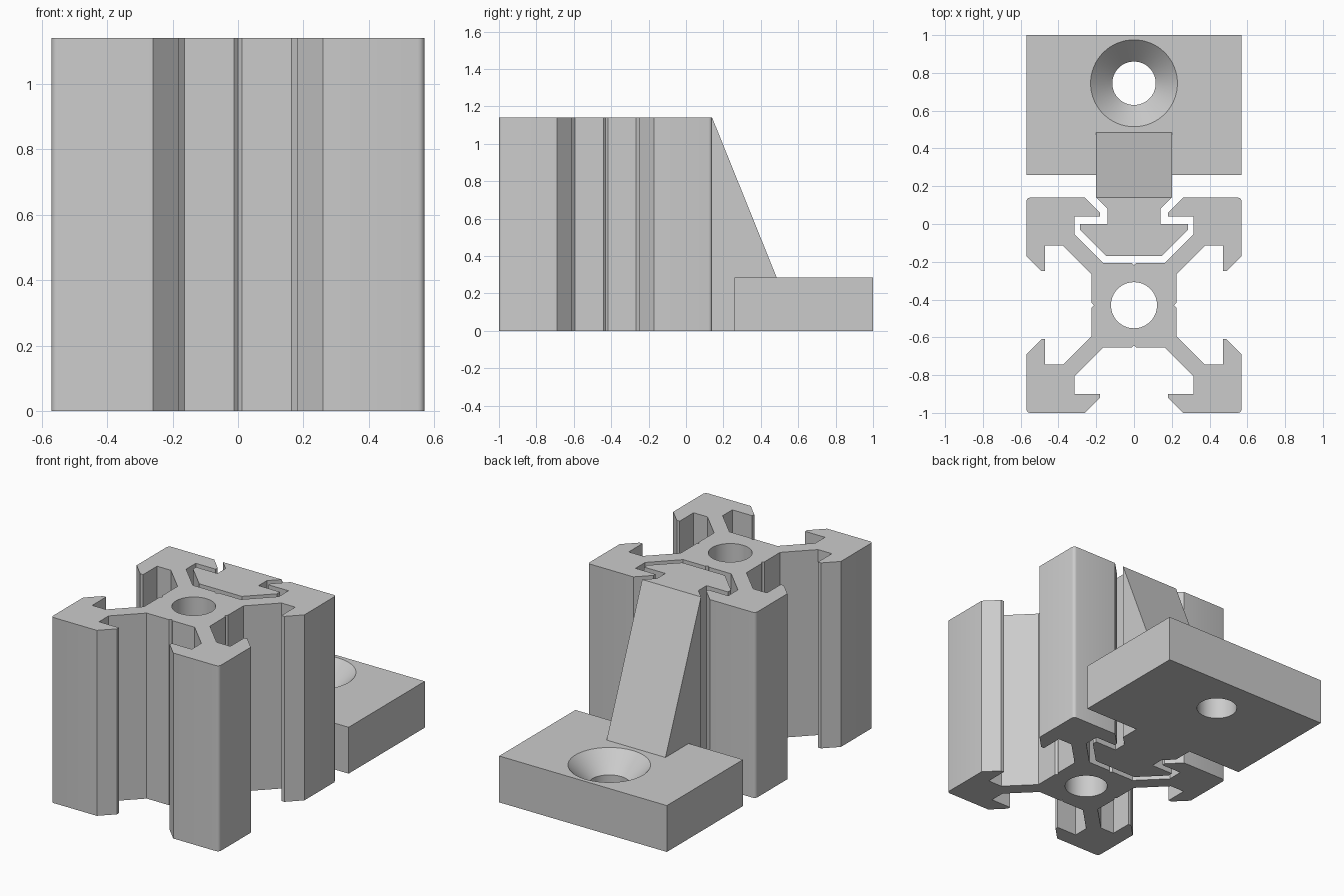
import bpy, bmesh, math
from mathutils import Matrix, Vector

cube = bpy.data.objects.get("Cube")
if cube:
    bpy.data.objects.remove(cube, do_unlink=True)

HEIGHT = 1.14
RAIL_Y = -0.43
PLATE_H = 0.285
HOLE_Y = 0.745

# One grey for everything
grey = bpy.data.materials.new("plain grey")
grey.use_nodes = True
colour = (0.6, 0.6, 0.6, 1)
grey.diffuse_color = colour
grey.node_tree.nodes["Principled BSDF"].inputs["Base Color"].default_value = colour


def prism(name, points, direction):
    """Extrude a closed outline of 3D points along a direction."""
    bm = bmesh.new()
    face = bm.faces.new([bm.verts.new(p) for p in points])
    ext = bmesh.ops.extrude_face_region(bm, geom=[face])
    moved = [g for g in ext["geom"] if isinstance(g, bmesh.types.BMVert)]
    bmesh.ops.translate(bm, verts=moved, vec=direction)
    return finish(name, bm)


def lathe(name, profile, centre, steps=64):
    """Spin an (r, z) profile into a capped solid."""
    bm = bmesh.new()
    rings = [[bm.verts.new((centre[0] + r * math.cos(math.tau * i / steps),
                            centre[1] + r * math.sin(math.tau * i / steps), z))
              for i in range(steps)] for r, z in profile]
    for a, b in zip(rings, rings[1:]):
        for i in range(steps):
            j = (i + 1) % steps
            bm.faces.new((a[i], a[j], b[j], b[i]))
    bm.faces.new(rings[0])
    bm.faces.new(rings[-1])
    return finish(name, bm)


def finish(name, bm):
    bmesh.ops.recalc_face_normals(bm, faces=bm.faces)
    mesh = bpy.data.meshes.new(name)
    bm.to_mesh(mesh)
    bm.free()
    mesh.materials.append(grey)
    obj = bpy.data.objects.new(name, mesh)
    bpy.context.collection.objects.link(obj)
    smooth(mesh)
    return obj


def smooth(mesh):
    mesh.shade_smooth()
    mesh.set_sharp_from_angle(angle=math.radians(30))


def drill(obj, cutter):
    """Cut the hole, keep the result and drop the cutter."""
    cutter.hide_render = True
    mod = obj.modifiers.new("hole", 'BOOLEAN')
    mod.operation = 'DIFFERENCE'
    mod.solver = 'EXACT'
    mod.object = cutter
    graph = bpy.context.evaluated_depsgraph_get()
    mesh = bpy.data.meshes.new_from_object(obj.evaluated_get(graph))
    obj.modifiers.clear()
    obj.data = mesh
    smooth(mesh)
    bpy.data.objects.remove(cutter, do_unlink=True)


# Slotted rail: an eighth of the section, mirrored on the diagonal, turned four times
eighth = [(0, .212), (.012, .224), (.163, .224), (.315, .376), (.315, .47),
          (.18, .47), (.18, .49), (.26, .57), (.55, .57), (.558, .568)]
quarter = eighth + [(.564, .564)] + [(y, x) for x, y in reversed(eighth[1:])]
section = []
for turn in range(4):
    rot = Matrix.Rotation(-turn * math.pi / 2, 3, 'Z')
    section += [rot @ Vector((x, y, 0)) + Vector((0, RAIL_Y, 0)) for x, y in quarter]
rail = prism("slotted_rail", section, (0, 0, HEIGHT))
drill(rail, lathe("rail_bore_cutter", [(.122, -.1), (.122, HEIGHT + .1)], (0, RAIL_Y)))

# Sliding key that sits in the rear slot
half_key = [(.2, .14), (.14, .08), (.14, 0), (.285, 0), (.285, -.03), (.145, -.17)]
key = half_key + [(-x, y) for x, y in reversed(half_key)]
prism("slot_key", [(x, y, 0) for x, y in key], (0, 0, HEIGHT))

# Sloping brace between key and foot
side = [(.14, 0), (.14, HEIGHT), (.485, PLATE_H), (.26, PLATE_H), (.26, 0)]
prism("sloping_brace", [(-.2, y, z) for y, z in side], (.4, 0, 0))

# Foot plate with countersunk screw hole
corners = [(-.57, .26), (.57, .26), (.57, 1), (-.57, 1)]
foot = prism("foot_plate", [(x, y, 0) for x, y in corners], (0, 0, PLATE_H))
drill(foot, lathe("screw_hole_cutter",
                  [(.115, -.1), (.115, .17), (.23, PLATE_H), (.23, PLATE_H + .1)],
                  (0, HOLE_Y)))
